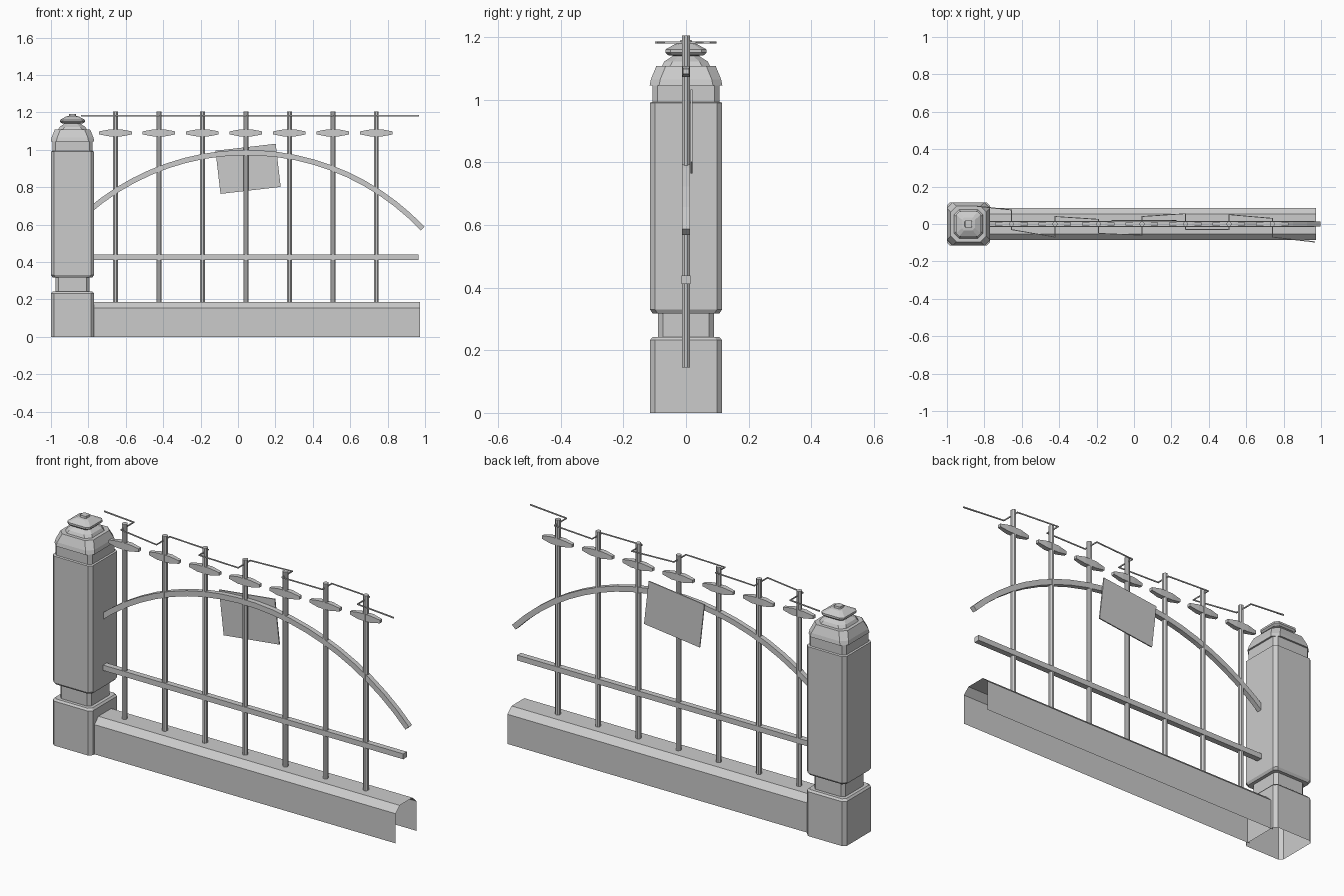
import bpy, math
from mathutils import Vector

if "Cube" in bpy.data.objects:
    bpy.data.objects.remove(bpy.data.objects["Cube"])


def make(name, verts, faces):
    me = bpy.data.meshes.new(name)
    me.from_pydata([tuple(v) for v in verts], [], faces)
    me.update()
    ob = bpy.data.objects.new(name, me)
    bpy.context.collection.objects.link(ob)
    return ob


def loft(name, rings, cap_start=True, cap_end=True):
    n = len(rings[0])
    verts = [v for r in rings for v in r]
    faces = [(k * n + i, k * n + (i + 1) % n, (k + 1) * n + (i + 1) % n, (k + 1) * n + i)
             for k in range(len(rings) - 1) for i in range(n)]
    if cap_start:
        faces.append(tuple(reversed(range(n))))
    if cap_end:
        faces.append(tuple(range(len(verts) - n, len(verts))))
    return make(name, verts, faces)


def box(name, x0, x1, y0, y1, z0, z1):
    return loft(name, [[(x0, y0, z), (x1, y0, z), (x1, y1, z), (x0, y1, z)] for z in (z0, z1)])


def chamfered_square(cx, h, c, z):
    a = h - c
    pts = [(a, -h), (h, -a), (h, a), (a, h), (-a, h), (-h, a), (-h, -a), (-a, -h)]
    return [(cx + x, y, z) for x, y in pts]


# Gate post: one chamfered-square profile lofted upwards, open underneath
profile = [  # half width, corner chamfer, height
    (.115, .016, 0), (.115, .016, .232), (.107, .016, .242), (.09, .016, .242),
    (.09, .016, .318), (.107, .016, .318), (.115, .016, .33), (.115, .016, .99),
    (.107, .016, .993), (.107, .016, 1.045), (.116, .03, 1.045), (.112, .03, 1.065),
    (.095, .03, 1.107), (.077, .026, 1.107), (.069, .026, 1.122), (.05, .022, 1.134),
    (.043, .018, 1.14), (.058, .016, 1.142), (.066, .016, 1.15), (.066, .016, 1.16),
    (.034, .012, 1.178), (.02, .006, 1.18), (.018, .006, 1.19)]
loft("gate_post", [chamfered_square(-.885, h, c, z) for h, c, z in profile], cap_start=False)

# Low wall: open channel with sloped shoulders
section = [(-.086, 0), (-.086, .155), (-.053, .186), (.053, .186), (.086, .155), (.086, 0)]
n = len(section)
make("low_wall", [(x, y, z) for x in (-.78, .972) for y, z in section],
     [(i, n + i, n + i + 1, i + 1) for i in range(n - 1)])

# Upright bars, each with a tapered cross piece near the top
bar_x = [-.655 + .2325 * i for i in range(7)]
for i, x in enumerate(bar_x):
    loft(f"upright_bar_{i}", [[(x + .0135 * math.cos(a * math.pi / 4 + math.pi / 8),
                                .0145 * math.sin(a * math.pi / 4 + math.pi / 8), z)
                               for a in range(8)] for z in (.145, 1.205)])
    loft(f"cross_piece_{i}", [[(x + dx, -w, 1.09 - h), (x + dx, w, 1.09 - h),
                               (x + dx, w, 1.09 + h), (x + dx, -w, 1.09 + h)]
                              for dx, w, h in ((-.087, .009, .008), (-.035, .013, .018),
                                               (.035, .013, .018), (.087, .009, .008))])

# Horizontal rail
box("rail", -.79, .966, -.015, .015, .411, .439)

# Arched bar: square section swept on a circular arc
R, cx, top = 1.294, .045, .985
a0, a1 = -math.asin(.85 / R), math.asin(.942 / R)
rings = []
for k in range(21):
    a = a0 + (a1 - a0) * k / 20
    rings.append([(cx + (R + d) * math.sin(a), y, top - R + (R + d) * math.cos(a))
                  for d, y in ((-.014, -.013), (-.014, .013), (.014, .013), (.014, -.013))])
loft("arched_bar", rings)

# Tilted blank plate behind the bars
plate = box("plate", -.162, .162, -.003, .003, -.116, .116)
plate.location = (.054, .018, .898)
plate.rotation_euler = (0, -math.radians(6.6), 0)

# Wire zigzagging from bar to bar
sides = [(.095, .075), (-.03, -.07), (.04, .025), (-.05, -.06),
         (.04, .055), (-.03, -.03), (.05, .03), (-.07, -.096)]
stops = [-.84] + bar_x + [.968]
path = []
for i, (ya, yb) in enumerate(sides):
    path += [Vector((stops[i], ya, 1.182)), Vector((stops[i + 1], yb, 1.182))]
rings = []
r = .003
for i, p in enumerate(path):
    d0 = (p - path[i - 1]).normalized() if i else (path[1] - p).normalized()
    d1 = (path[i + 1] - p).normalized() if i < len(path) - 1 else d0
    t = (d0 + d1).normalized()
    side = Vector((-t.y, t.x, 0)) * r
    up = Vector((0, 0, r))
    rings.append([p - side - up, p + side - up, p + side + up, p - side + up])
loft("wire", rings)
